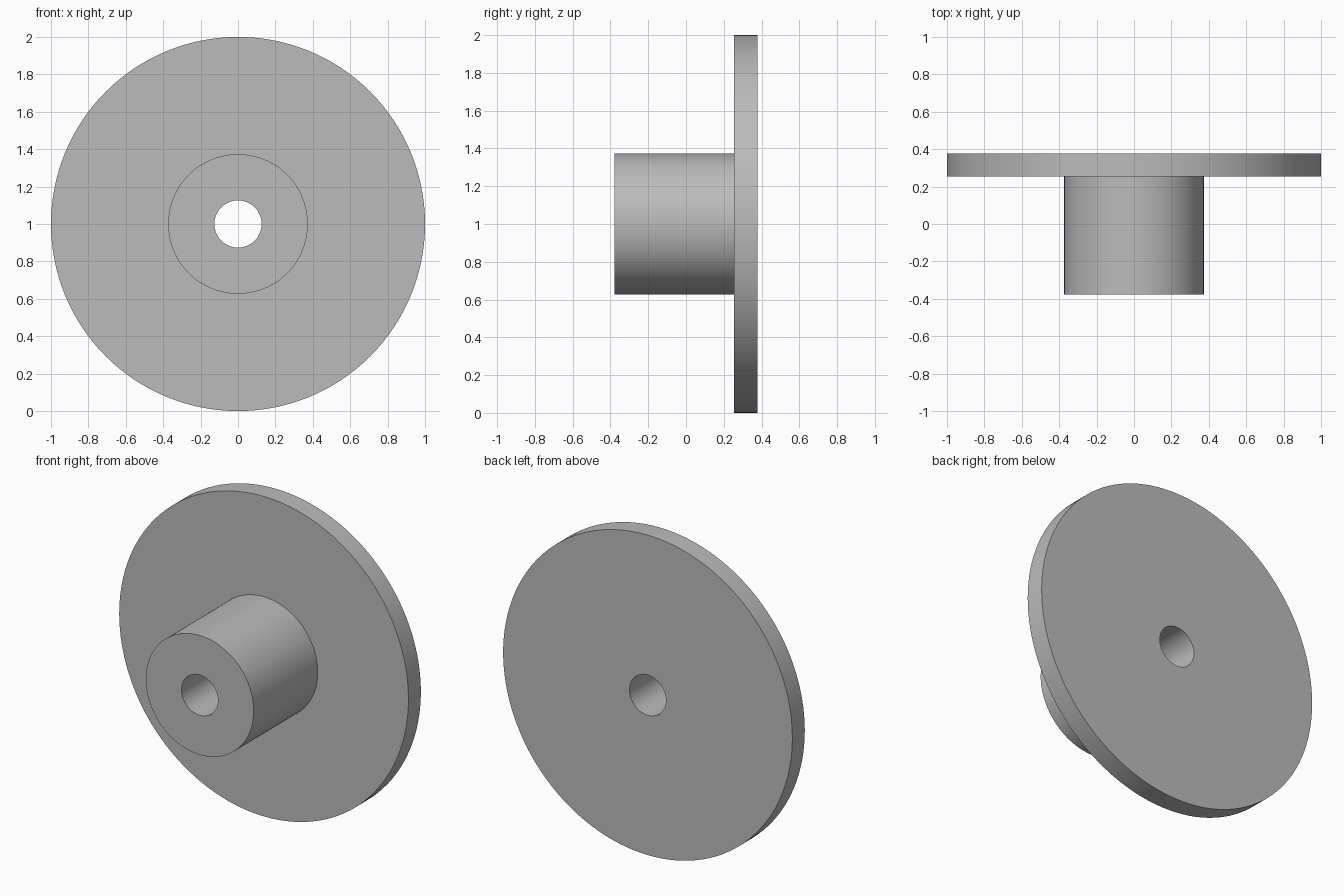
import bpy
import bmesh
from math import radians, tau
from mathutils import Matrix, Vector

SEGMENTS = 128
AXIS_HEIGHT = 1.0
BORE, HUB, RIM = 0.126, 0.373, 1.0
FRONT, STEP, BACK = -0.378, 0.255, 0.378

cube = bpy.data.objects.get("Cube")
if cube:
    bpy.data.objects.remove(cube, do_unlink=True)

# Single plain grey
grey = bpy.data.materials.new("plain_grey")
grey.use_nodes = True
colour = (0.5, 0.5, 0.5, 1.0)
grey.diffuse_color = colour
grey.node_tree.nodes["Principled BSDF"].inputs["Base Color"].default_value = colour


def revolve(name, profile):
    """Spin a closed (radius, y) profile around the y axis."""
    bm = bmesh.new()
    verts = [bm.verts.new((r, y, 0)) for r, y in profile]
    edges = [bm.edges.new((v, verts[(i + 1) % len(verts)])) for i, v in enumerate(verts)]
    bmesh.ops.spin(bm, geom=verts + edges, cent=(0, 0, 0), axis=(0, 1, 0),
                   angle=tau, steps=SEGMENTS, use_merge=True)
    bmesh.ops.remove_doubles(bm, verts=bm.verts, dist=0.0001)
    bmesh.ops.recalc_face_normals(bm, faces=bm.faces)
    bm.transform(Matrix.Translation(Vector((0, 0, AXIS_HEIGHT))))
    mesh = bpy.data.meshes.new(name)
    bm.to_mesh(mesh)
    bm.free()
    mesh.materials.append(grey)
    obj = bpy.data.objects.new(name, mesh)
    bpy.context.collection.objects.link(obj)
    bpy.ops.object.select_all(action="DESELECT")
    obj.select_set(True)
    bpy.context.view_layer.objects.active = obj
    bpy.ops.object.shade_smooth_by_angle(angle=radians(30))
    return obj


# Hub and disc in one piece, with the bore running through both
revolve("flanged_hub", [(BORE, FRONT), (HUB, FRONT), (HUB, STEP),
                        (RIM, STEP), (RIM, BACK), (BORE, BACK)])
